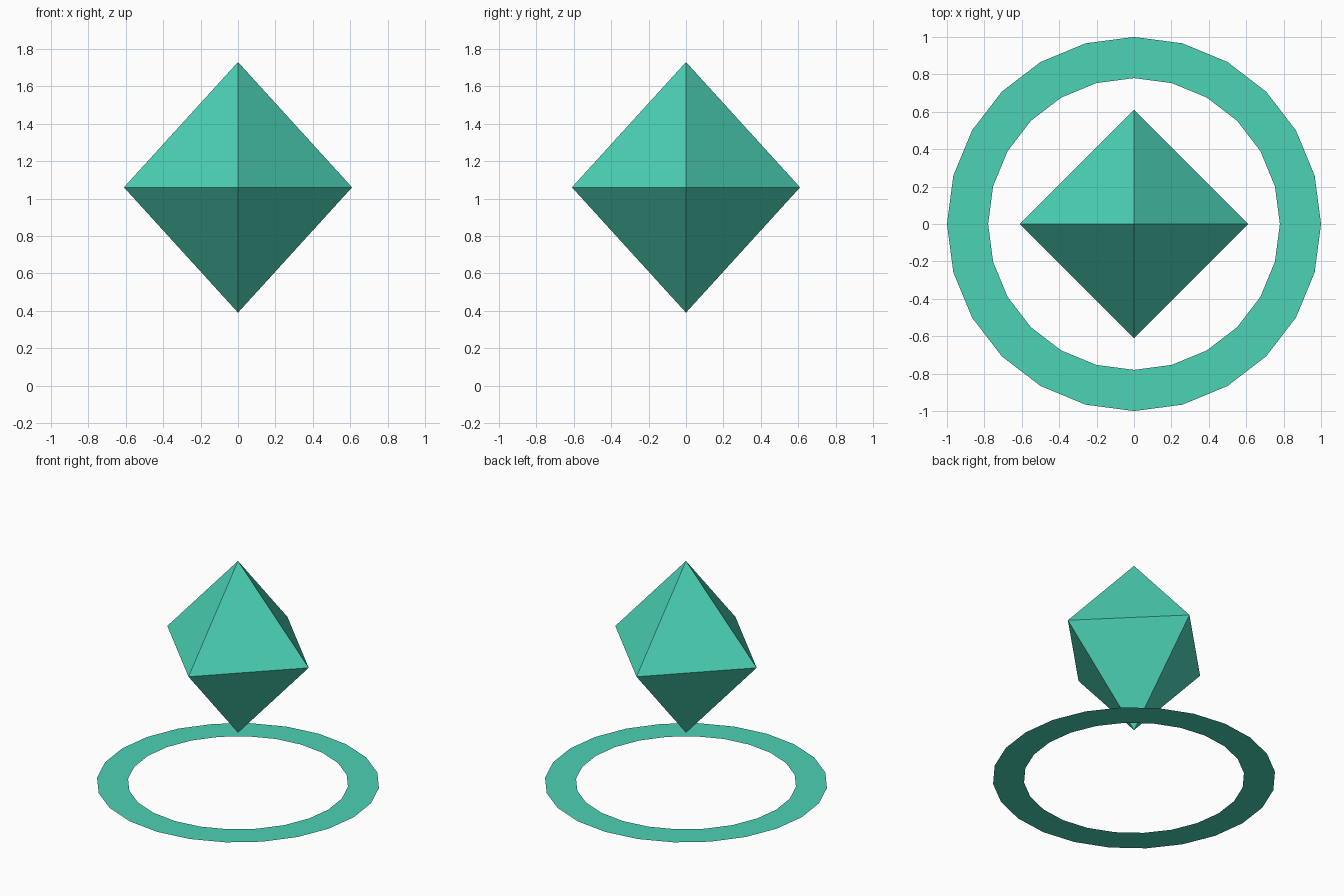
import bpy, bmesh
from mathutils import Matrix, Vector

if "Cube" in bpy.data.objects:
    bpy.data.objects.remove(bpy.data.objects["Cube"])

teal = bpy.data.materials.new("teal green")
teal.diffuse_color = (0.072, 0.645, 0.462, 1.0)
teal.use_nodes = True
teal.node_tree.nodes["Principled BSDF"].inputs["Base Color"].default_value = teal.diffuse_color


def finish(bm, name):
    """Turn a bmesh into a flat-shaded teal object."""
    mesh = bpy.data.meshes.new(name)
    bm.to_mesh(mesh)
    bm.free()
    mesh.materials.append(teal)
    obj = bpy.data.objects.new(name, mesh)
    bpy.context.collection.objects.link(obj)
    return obj


# Flat ground ring: a single upward-facing sheet between two 24-sided circles
bm = bmesh.new()
for radius in (1.0, 0.78):
    bmesh.ops.create_circle(bm, segments=24, radius=radius)
bmesh.ops.bridge_loops(bm, edges=bm.edges[:])
for face in bm.faces:
    face.normal_update()
    if face.normal.z < 0:
        face.normal_flip()
finish(bm, "ground_ring")

# Floating gem: octahedron with its corners on the x and y axes
bm = bmesh.new()
bmesh.ops.create_uvsphere(bm, u_segments=4, v_segments=2, radius=1.0)
bmesh.ops.transform(bm, matrix=Matrix.Diagonal((0.61, 0.61, 0.67, 1.0)), verts=bm.verts)
bmesh.ops.translate(bm, vec=Vector((0, 0, 1.06)), verts=bm.verts)
bmesh.ops.recalc_face_normals(bm, faces=bm.faces)
finish(bm, "floating_gem")
